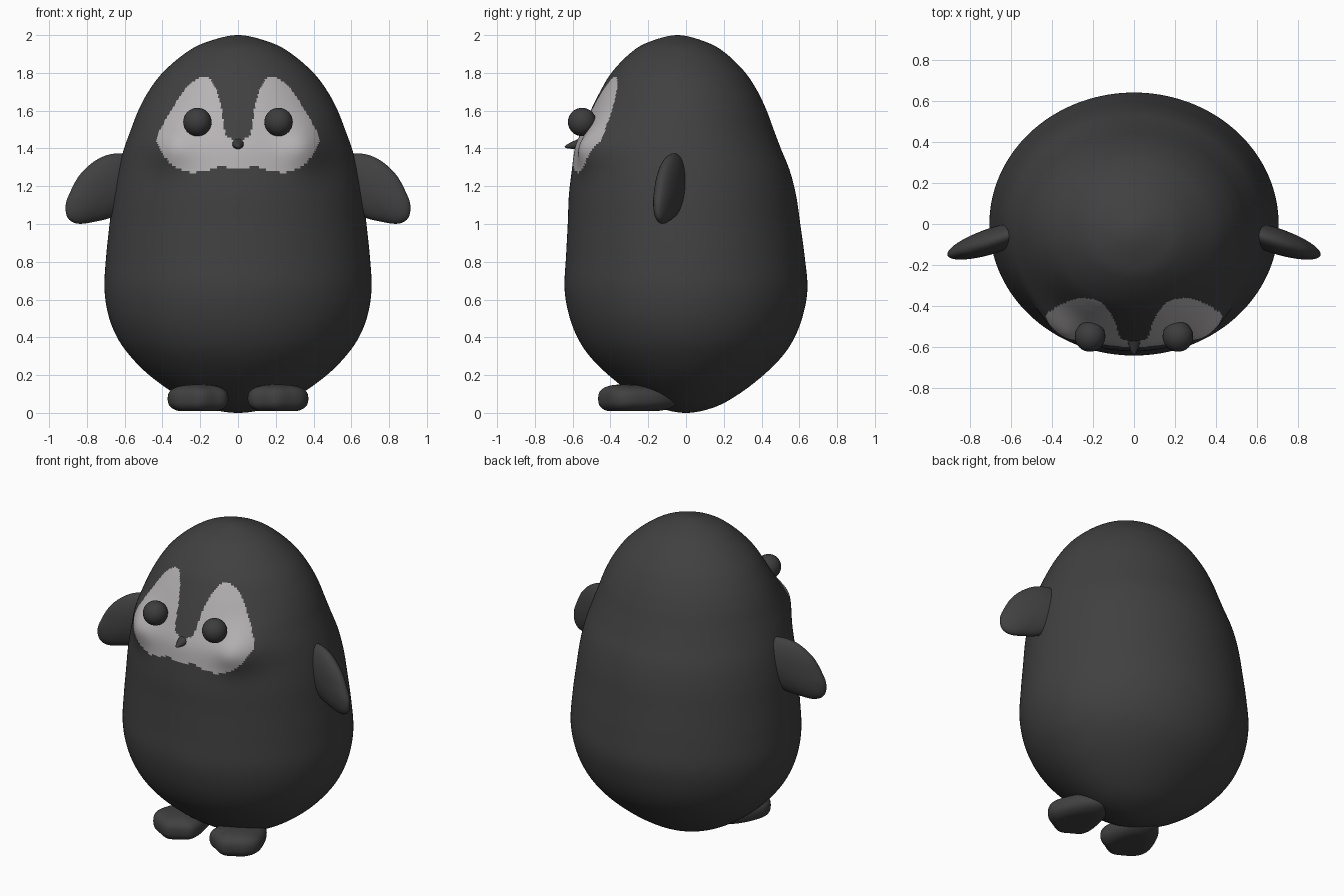
import bpy, bmesh, math
from mathutils import Matrix, Vector

cube = bpy.data.objects.get("Cube")
if cube:
    bpy.data.objects.remove(cube, do_unlink=True)


def material(name, color):
    m = bpy.data.materials.new(name)
    m.use_nodes = True
    m.diffuse_color = (*color, 1)
    m.node_tree.nodes["Principled BSDF"].inputs["Base Color"].default_value = (*color, 1)
    return m


DARK = material("charcoal down", (0.052, 0.052, 0.052))
PALE = material("pale face", (0.47, 0.45, 0.46))
BLACK = material("dark eye and beak", (0.046, 0.046, 0.046))


def spline(pts, before, after, steps):
    """Catmull-Rom curve through pts, with one guide point at each end."""
    p = [Vector(q) for q in [before, *pts, after]]
    out = []
    for a, b, c, d in zip(p, p[1:], p[2:], p[3:]):
        for i in range(steps):
            t = i / steps
            out.append(0.5 * (2 * b + (c - a) * t + (2 * a - 5 * b + 4 * c - d) * t ** 2
                              + (3 * b - a - 3 * c + d) * t ** 3))
    return out + [p[-2]]


def finish(name, bm, *mats):
    bmesh.ops.recalc_face_normals(bm, faces=bm.faces)
    for f in bm.faces:
        f.smooth = True
    me = bpy.data.meshes.new(name)
    bm.to_mesh(me)
    bm.free()
    for m in mats:
        me.materials.append(m)
    ob = bpy.data.objects.new(name, me)
    bpy.context.collection.objects.link(ob)
    return ob


def loft(bottom, rings, top):
    """Skin closed rings of points and close both ends at a pole."""
    bm = bmesh.new()
    rows = [[bm.verts.new(p) for p in r] for r in rings]
    n = len(rows[0])
    lo, hi = bm.verts.new(bottom), bm.verts.new(top)
    for i in range(n):
        j = (i + 1) % n
        for a, b in zip(rows, rows[1:]):
            bm.faces.new((a[i], a[j], b[j], b[i]))
        bm.faces.new((lo, rows[0][j], rows[0][i]))
        bm.faces.new((hi, rows[-1][i], rows[-1][j]))
    return bm


# Body profile: height, half width, front y, back y
profile = [
    (0, 0, 0, 0), (.03, .18, -.15, .15), (.1, .33, -.28, .28), (.2, .47, -.41, .41),
    (.3, .57, -.51, .51), (.4, .64, -.575, .575), (.52, .687, -.62, .62),
    (.66, .707, -.643, .643), (.83, .698, -.635, .628), (1, .68, -.626, .605),
    (1.15, .662, -.62, .583), (1.28, .637, -.605, .55), (1.4, .603, -.588, .502),
    (1.5, .567, -.55, .464), (1.6, .528, -.505, .427), (1.7, .475, -.455, .38),
    (1.8, .4, -.395, .315), (1.9, .285, -.3, .215), (1.96, .175, -.205, .115),
    (2, 0, -.045, -.045)]


def past_pole(q):
    return (q[0], -q[1], q[3], q[2])


def cheek(x, y, z):
    """Puff the cheeks out under the eyes."""
    if y > 0:
        return y
    return y - .065 * math.exp(-((abs(x) - .36) ** 2 + (z - 1.42) ** 2) / .016)


rings = []
for z, rx, yf, yb in spline(profile, past_pole(profile[1]), past_pole(profile[-2]), 9)[1:-1]:
    ring = []
    for i in range(320):
        a = math.tau * i / 320
        x = rx * math.cos(a)
        y = (yf + yb) / 2 + (yb - yf) / 2 * math.sin(a)
        ring.append((x, cheek(x, y, z), z))
    rings.append(ring)
body = loft((0, 0, 0), rings, (0, -.045, 2))

# Pale face mask, painted on the faces inside half an outline
mask_pts = [
    (0, 1.295), (.095, 1.303), (.17, 1.282), (.25, 1.272), (.33, 1.3), (.385, 1.35),
    (.423, 1.42), (.428, 1.47), (.39, 1.54), (.33, 1.64), (.275, 1.72), (.22, 1.765),
    (.17, 1.777), (.135, 1.75), (.1, 1.67), (.08, 1.56), (.065, 1.475), (.03, 1.45), (0, 1.44)]
mask = spline(mask_pts, (-.095, 1.303), (-.03, 1.45), 4)


def inside(x, z):
    hit = False
    for a, b in zip(mask, mask[1:] + mask[:1]):
        if (a.y > z) != (b.y > z) and x < a.x + (z - a.y) * (b.x - a.x) / (b.y - a.y):
            hit = not hit
    return hit


for f in body.faces:
    c = f.calc_center_median()
    if c.y < 0 and 1.26 < c.z < 1.79 and inside(abs(c.x), c.z):
        f.material_index = 1
finish("body", body, DARK, PALE)


def pillow(name, outline, centre, power, place):
    """Rounded pad from a flat outline; place maps (u, v, -1..1) to space."""
    loop = spline(outline + outline[:1], outline[-1], outline[1], 6)[:-1]
    c = Vector(centre)
    rows = []
    for k in range(-11, 12):
        t = k / 12 * math.pi / 2
        h = math.copysign(abs(math.sin(t)) ** power, t)
        rows.append([place(*(c + (p - c) * math.cos(t) ** power), h) for p in loop])
    return finish(name, loft(place(*c, -1), rows, place(*c, 1)), DARK)


wing = [(.52, 1.3), (.6, 1.37), (.72, 1.355), (.83, 1.27), (.895, 1.155), (.913, 1.09),
        (.9, 1.03), (.85, 1.002), (.77, 1.01), (.66, 1.04), (.55, 1.12)]
foot = [(.1, -.12), (.055, -.28), (.06, -.38), (.12, -.425), (.2, -.465), (.28, -.43),
        (.35, -.38), (.37, -.29), (.3, -.13), (.19, -.04)]

for side, s in (("left", 1), ("right", -1)):
    # Flat wings swept a little forward
    pillow(side + "_wing", wing, (.68, 1.2), 1,
           lambda x, z, h: (s * x, -.06 - .3 * (x - .62) + .066 * h, z))
    # Flat-soled feet that thin out toward the heel
    pillow(side + "_foot", foot, (.21, -.33), .75,
           lambda x, y, h: (s * x, y, max(.01, .075 + .075 * h)))
    # Bead eyes
    eye = bmesh.new()
    bmesh.ops.create_uvsphere(eye, u_segments=32, v_segments=16, radius=.075,
                              matrix=Matrix.Translation((s * .215, -.55, 1.54)))
    finish(side + "_eye", eye, BLACK)

# Small pointed beak, tip slightly lowered
beak = []
for i in range(1, 9):
    t = i / 9
    r = math.sqrt(t) * .6 + t * .4
    beak.append([(.044 * r * math.cos(a), -.645 + .11 * t, 1.408 + .022 * t + .036 * r * math.sin(a))
                 for a in (math.tau * k / 24 for k in range(24))])
finish("beak", loft((0, -.645, 1.408), beak, (0, -.53, 1.43)), BLACK)
